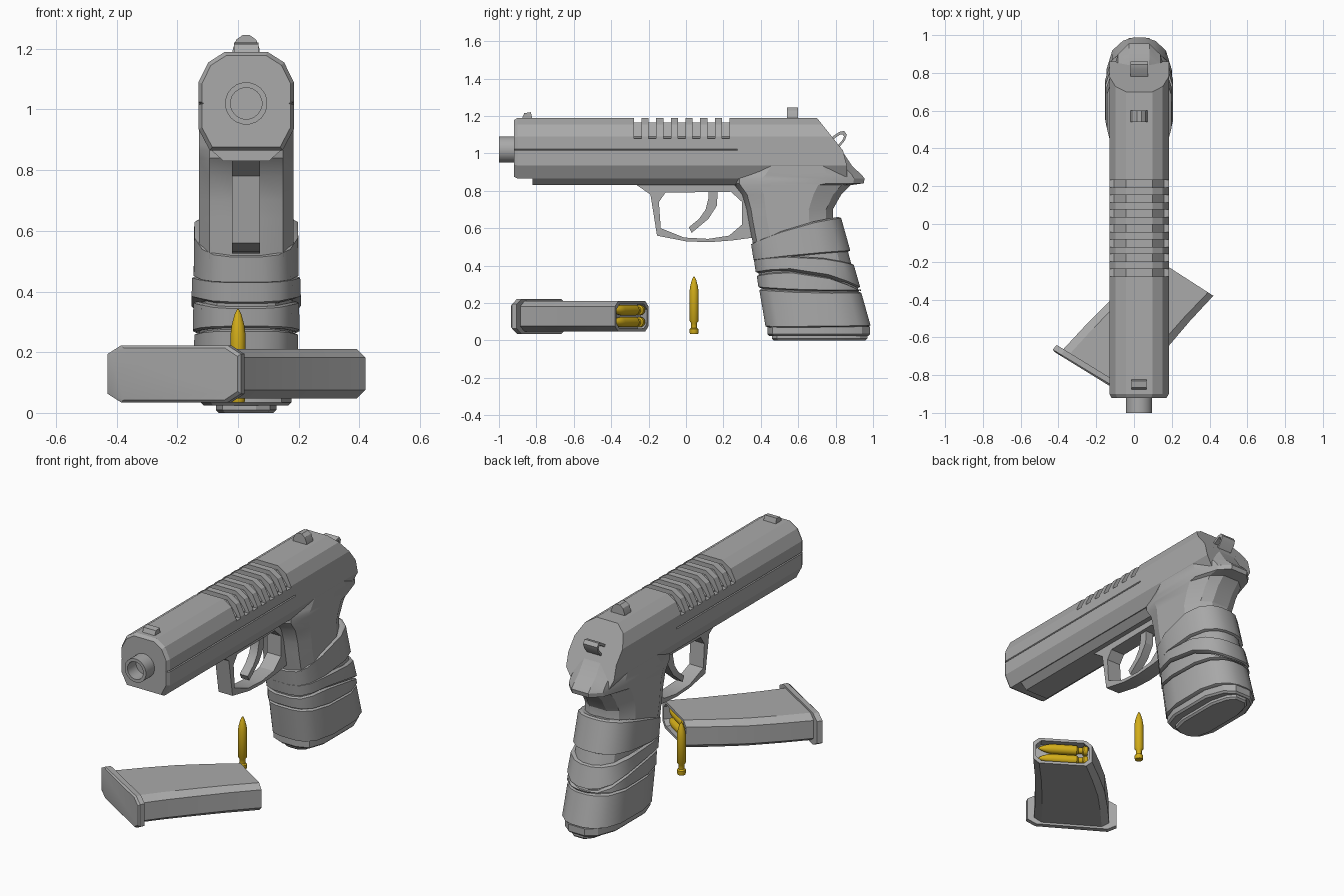
import bpy, bmesh, math
from mathutils import Vector

cube = bpy.data.objects.get("Cube")
if cube:
    bpy.data.objects.remove(cube)

CX = 0.027  # centre plane of the pistol


def material(name, color):
    m = bpy.data.materials.new(name)
    m.use_nodes = True
    m.diffuse_color = (*color, 1)
    m.node_tree.nodes["Principled BSDF"].inputs["Base Color"].default_value = (*color, 1)
    return m


STEEL = material("grey steel", (0.40, 0.40, 0.40))
BRASS = material("brass", (0.65, 0.42, 0.01))


def finish(name, bm, mat, angle=25):
    bmesh.ops.recalc_face_normals(bm, faces=bm.faces)
    me = bpy.data.meshes.new(name)
    bm.to_mesh(me)
    bm.free()
    me.materials.append(mat)
    ob = bpy.data.objects.new(name, me)
    bpy.context.collection.objects.link(ob)
    bpy.ops.object.select_all(action="DESELECT")
    ob.select_set(True)
    bpy.context.view_layer.objects.active = ob
    bpy.ops.object.shade_smooth_by_angle(angle=math.radians(angle))
    return ob


def loft(name, rings, mat=STEEL, angle=25):
    """Skin a list of equal rings and cap both ends."""
    bm = bmesh.new()
    rows = [[bm.verts.new(p) for p in r] for r in rings]
    n = len(rows[0])
    for a, b in zip(rows, rows[1:]):
        for i in range(n):
            j = (i + 1) % n
            bm.faces.new((a[i], a[j], b[j], b[i]))
    bm.faces.new(rows[0])
    bm.faces.new(rows[-1])
    return finish(name, bm, mat, angle)


def plate(name, outline, w):
    """Side outline (y, z) extruded across x."""
    return loft(name, [[(CX + s * w, y, z) for y, z in outline] for s in (-1, 1)])


def hoop(name, outer, inner, w):
    """Side outline with a hole, extruded across x."""
    bm = bmesh.new()
    loops = [[bm.verts.new((CX + s * w, y, z)) for y, z in pts]
             for pts, s in ((outer, -1), (outer, 1), (inner, 1), (inner, -1))]
    n = len(outer)
    for k in range(4):
        a, b = loops[k], loops[(k + 1) % 4]
        for i in range(n):
            j = (i + 1) % n
            bm.faces.new((a[i], a[j], b[j], b[i]))
    return finish(name, bm, STEEL)


def turned(name, profile, base, axis, mat, sides=16):
    """Lathe (radius, distance) pairs along an axis."""
    axis = Vector(axis).normalized()
    q = axis.to_track_quat("Z", "Y")
    turn = [2 * math.pi * (k + 0.5) / sides for k in range(sides)]
    return loft(name, [[Vector(base) + q @ Vector((r * math.cos(t), r * math.sin(t), d))
                        for t in turn] for r, d in profile], mat, 40)


# Slide with front chamfer, side seam and grip grooves
def slide_ring(y, cut=0, notch=0.006, scale=1, slant=False):
    half = [(.07, 1.19 - cut), (.125 - cut, 1.155 - cut), (.157 - cut, 1.09), (.157 - cut, 1.081),
            (.157, 1.08), (.157, 1.024), (.157 - notch, 1.02), (.157, 1.016), (.157, .935), (.12, .865)]
    pts = half + [(-x, z) for x, z in reversed(half)]
    return [(CX + x * scale,
             min(.86, .70 + (1.19 - z) * .8) if slant else y,
             1.02 + (z - 1.02) * scale) for x, z in pts]


stations = [slide_ring(-.92, scale=.93), slide_ring(-.90)]
for k in range(7):
    y = -.278 + k * .0785
    stations += [slide_ring(y), slide_ring(y, .025), slide_ring(y + .04, .025), slide_ring(y + .04)]
stations += [slide_ring(.27), slide_ring(.275, notch=0), slide_ring(0, notch=0, slant=True)]
loft("slide", stations, angle=10)

# Barrel with open bore
turned("barrel", [(.07, 0), (.07, .14), (.052, .14), (.052, .05)], (CX, -.86, 1.02), (0, -1, 0), STEEL, 20)

# Rail under the slide
loft("under_rail", [[(CX + x, y, z) for x, z in ((-.12, .87), (.12, .87), (.075, .83), (-.075, .83))]
                    for y in (-.82, .32)])

# Frame and backstrap with tail
FRAME = [(0, .32), (.05, .78), (.22, 1), (.72, 1), (.92, .72), (1, .35)]
GRIP = [(0, .3), (.03, .62), (.12, .85), (.33, 1), (.7, 1), (.88, .82), (.97, .5), (1, .2)]


def hull_ring(section, yf, yb, zs, hw):
    zf, zm, zb = zs
    def z(t):
        return zf * (1 - t) * (1 - 2 * t) + zm * 4 * t * (1 - t) + zb * t * (2 * t - 1)
    both = [(t, w) for t, w in section] + [(t, -w) for t, w in reversed(section)]
    return [(CX + w * hw, yf + (yb - yf) * t, z(t)) for t, w in both]


frame = [(1.02, .36, .83, .15), (.93, .33, .89, .156), (.885, .28, .94, .156), (.865, .25, .955, .156),
         (.84, .25, .95, .156), (.83, .26, .88, .156), (.78, .30, .83, .156), (.70, .325, .785, .156),
         (.64, .335, .785, .156), (.45, .37, .84, .156)]
loft("frame", [hull_ring(FRAME, yf, yb, (z, z, z), hw) for z, yf, yb, hw in frame], angle=20)


# Grip core and wavy wrapped bands
def grip_ring(zs, hw, inset=0):
    yf = .345 + (.52 - zs[0]) * .18 + inset
    yb = .83 + (.66 - zs[2]) * .27 - inset
    return hull_ring(GRIP, yf, yb, zs, hw - inset)


def band(name, top, bottom, hw):
    def shift(zs, d):
        return [z + d for z in zs]
    loft(name, [grip_ring(top, hw, .014), grip_ring(shift(top, -.006), hw, .002),
                grip_ring(shift(bottom, .006), hw), grip_ring(bottom, hw, .012)], angle=35)


loft("grip_core", [grip_ring((.50, .58, .63), .17, .014), grip_ring((.08, .08, .08), .166, .014)])
band("upper_band", (.52, .61, .66), (.425, .455, .475), .173)
band("middle_band", (.435, .45, .41), (.36, .37, .28), .18)
band("lower_band", (.35, .36, .27), (.28, .265, .265), .176)
band("bottom_band", (.275, .26, .26), (.07, .07, .075), .173)

# Grip floor plates
for name, z0, z1, yf, yb, hw in (("grip_floor", .025, .075, .435, .985, .15),
                                 ("magazine_foot", 0, .03, .46, .97, .10)):
    loft(name, [hull_ring(FRAME, yf + i, yb - i, (z, z, z), hw - i)
                for z, i in ((z1, 0), (z0 + .01, 0), (z0, .01))])

# Trigger and guard
hoop("trigger_guard",
     [(-.27, .835), (-.19, .78), (-.155, .56), (0, .53), (.12, .525), (.25, .535), (.36, .55), (.37, .7), (.33, .835)],
     [(-.11, .79), (-.145, .74), (-.135, .6), (-.01, .55), (.12, .543), (.23, .56), (.30, .62), (.30, .74), (.24, .795)],
     .046)
plate("trigger", [(.12, .81), (.17, .81), (.165, .72), (.12, .65), (.03, .575), (.015, .605),
                  (.07, .65), (.105, .7), (.12, .76)], .026)

# Sights and hammer
plate("front_sight", [(-.88, 1.18), (-.865, 1.215), (-.83, 1.22), (-.82, 1.18)], .04)
loft("rear_sight", [[(CX + x, y, z) for x, z in ((-.046, 1.17), (-.044, 1.2), (-.033, 1.23), (-.012, 1.245),
                     (.012, 1.245), (.033, 1.23), (.044, 1.2), (.046, 1.17))] for y in (.54, .60)])
hammer = [(.74, 1.06), (.82, 1.115), (.845, 1.12), (.86, 1.1), (.85, 1.07), (.80, 1.01), (.74, 1.0)]
hoop("hammer", hammer, [(.82 + (y - .815) * .55, 1.075 + (z - 1.07) * .55) for y, z in hammer], .046)


# Loose magazine: slanted shell with open top
def mag_ring(left, right, inset=0, zlo=.048, zhi=.21):
    a, b = Vector(left), Vector(right)
    d = (b - a).normalized() * inset
    a, b = a + d, b - d
    lo, hi = zlo + inset, zhi - inset
    sec = [(0, lo + .028), (0, hi - .028), (.1, hi), (.9, hi), (1, hi - .028), (1, lo + .028), (.9, lo), (.1, lo)]
    return [(*a.lerp(b, s), z) for s, z in sec]


MOUTH = ((.14, -.20), (.42, -.38))
DEEP = ((.10, -.235), (.39, -.42))
loft("magazine_body", [mag_ring((-.39, -.68), (-.02, -.90)), mag_ring((-.26, -.54), (.075, -.775)),
                       mag_ring((-.13, -.41), (.18, -.65)), mag_ring((0, -.305), (.295, -.515)),
                       mag_ring(*MOUTH), mag_ring(*MOUTH, .016), mag_ring(*DEEP, .016)])
loft("magazine_base", [mag_ring((-.425, -.675), (.005, -.94), .008, .035, .222),
                       mag_ring((-.43, -.665), (.01, -.93), 0, .035, .222),
                       mag_ring((-.41, -.64), (.022, -.905), 0, .035, .222)])

# Cartridges: one standing, two in the magazine mouth
ROUND = [(.022, 0), (.024, .006), (.024, .026), (.016, .032), (.016, .058), (.025, .07), (.025, .225),
         (.021, .255), (.012, .288), (.003, .307)]
turned("standing_cartridge", ROUND, (0, .043, .035), (0, 0, 1), BRASS)
a, b = Vector((*MOUTH[0], 0)), Vector((*MOUTH[1], 0))
for label, z in (("upper", .162), ("lower", .098)):
    start = a.lerp(b, .07) + Vector((-.018, -.026, z))
    turned(label + "_cartridge", [(r * 1.12, d * .9) for r, d in ROUND], start, b - a, BRASS)
